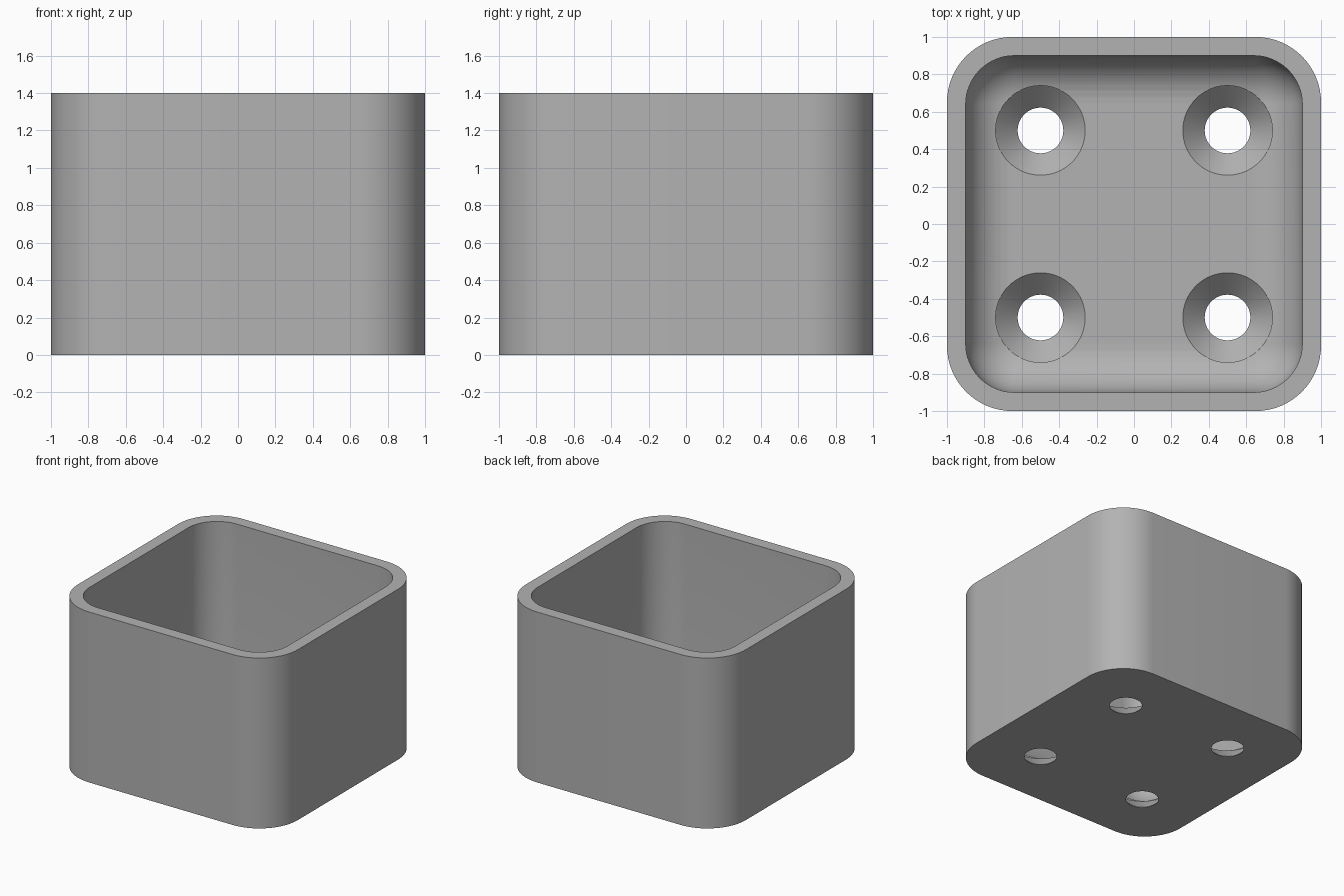
import bpy, bmesh, math

cube = bpy.data.objects.get("Cube")
if cube:
    bpy.data.objects.remove(cube, do_unlink=True)

HEIGHT, FLOOR = 1.4, 0.12
OUTER_R, INNER_R, FILLET = 0.35, 0.26, 0.25
HOLE_R, SINK_R, HOLE_POS = 0.122, 0.24, 0.5
CORNER_STEPS, FILLET_STEPS, HOLE_STEPS = 16, 12, 64

grey = bpy.data.materials.new("light grey")
grey.use_nodes = True
colour = (0.45, 0.45, 0.45, 1)
grey.diffuse_color = colour
grey.node_tree.nodes["Principled BSDF"].inputs["Base Color"].default_value = colour


def rounded_square(half, radius, z):
    """Points of a square outline with rounded corners."""
    points = []
    for corner in range(4):
        mid = math.pi / 4 + corner * math.pi / 2
        cx = math.copysign(half - radius, math.cos(mid))
        cy = math.copysign(half - radius, math.sin(mid))
        for i in range(CORNER_STEPS + 1):
            a = (corner + i / CORNER_STEPS) * math.pi / 2
            points.append((cx + radius * math.cos(a), cy + radius * math.sin(a), z))
    return points


def circle(x, y, radius, z):
    steps = [2 * math.pi * i / HOLE_STEPS for i in range(HOLE_STEPS)]
    return [(x + radius * math.cos(a), y + radius * math.sin(a), z) for a in steps]


def loft(name, outlines):
    """Skin a stack of outlines and cap both ends."""
    bm = bmesh.new()
    rings = [[bm.verts.new(p) for p in outline] for outline in outlines]
    for low, high in zip(rings, rings[1:]):
        for i in range(len(low)):
            j = (i + 1) % len(low)
            bm.faces.new((low[i], low[j], high[j], high[i]))
    bm.faces.new(rings[0][::-1])
    bm.faces.new(rings[-1])
    bmesh.ops.recalc_face_normals(bm, faces=bm.faces)
    mesh = bpy.data.meshes.new(name)
    bm.to_mesh(mesh)
    bm.free()
    mesh.materials.append(grey)
    obj = bpy.data.objects.new(name, mesh)
    bpy.context.collection.objects.link(obj)
    return obj


# Open box: outer wall, flat rim, inner wall and rounded floor edge
outlines = [rounded_square(1, OUTER_R, 0), rounded_square(1, OUTER_R, HEIGHT),
            rounded_square(0.9, INNER_R, HEIGHT)]
for i in range(FILLET_STEPS + 1):
    a = i / FILLET_STEPS * math.pi / 2
    inset = FILLET * (1 - math.cos(a))
    z = FLOOR + FILLET * (1 - math.sin(a))
    outlines.append(rounded_square(0.9 - inset, INNER_R - inset, z))
box = loft("open_box", outlines)

# Countersunk screw holes through the floor
bpy.context.view_layer.objects.active = box
box.select_set(True)
for x in (-HOLE_POS, HOLE_POS):
    for y in (-HOLE_POS, HOLE_POS):
        profile = ((HOLE_R, -0.1), (HOLE_R, 0.002), (SINK_R, FLOOR + 0.001), (SINK_R, FLOOR + 0.1))
        cutter = loft("hole_cutter", [circle(x, y, r, z) for r, z in profile])
        cutter.hide_render = True
        cut = box.modifiers.new("screw_hole", 'BOOLEAN')
        cut.operation, cut.solver, cut.object = 'DIFFERENCE', 'EXACT', cutter
        bpy.ops.object.modifier_apply(modifier=cut.name)
        bpy.data.objects.remove(cutter, do_unlink=True)

bpy.ops.object.shade_smooth_by_angle(angle=math.radians(30))
